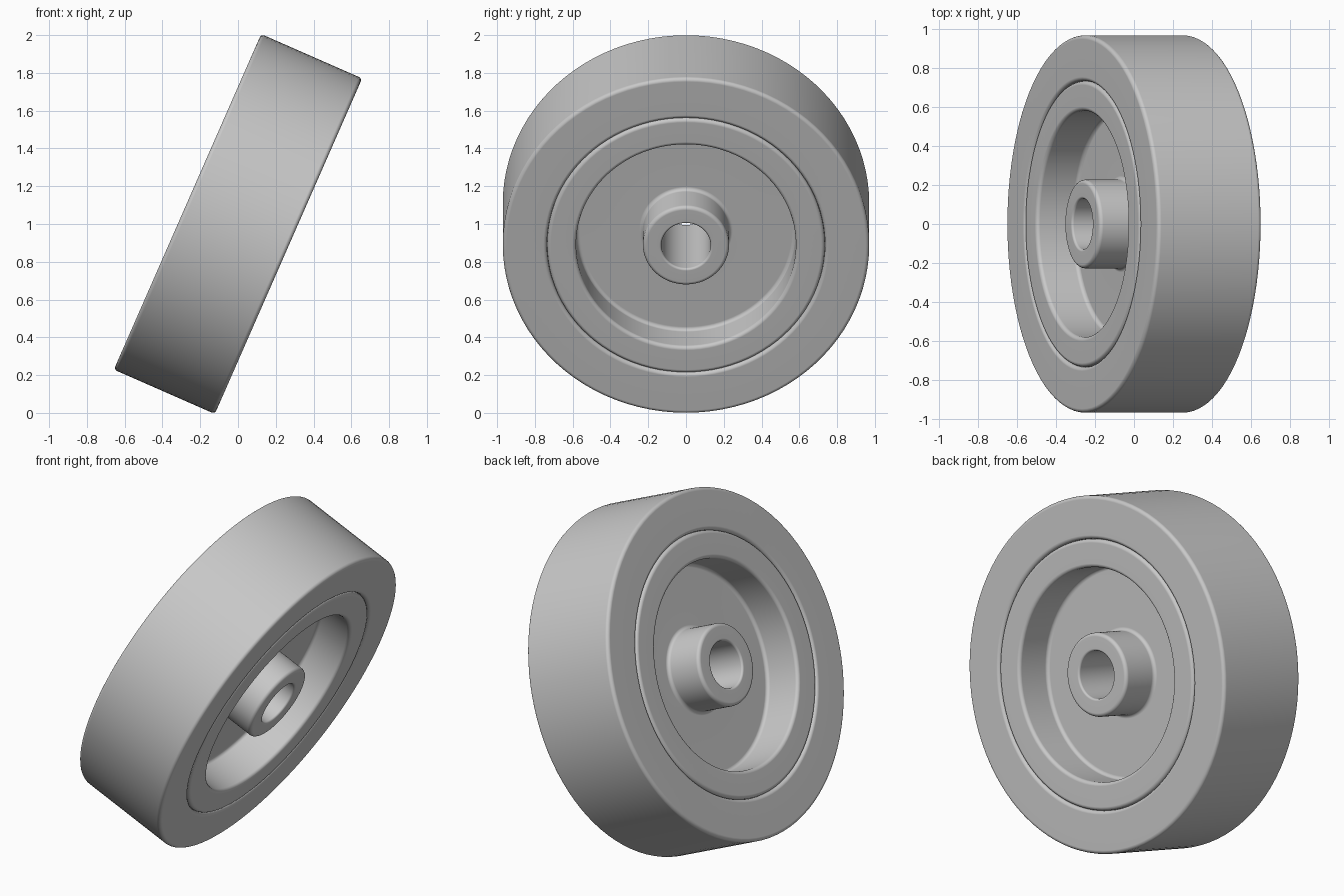
import bpy
import bmesh
import math
from mathutils import Matrix, Vector

cube = bpy.data.objects.get("Cube")
if cube:
    bpy.data.objects.remove(cube, do_unlink=True)

SEGMENTS = 96
TILT = math.radians(23.7)
HALF = 0.292          # half the wheel width

grey = bpy.data.materials.new("plain grey")
grey.use_nodes = True
colour = (0.58, 0.58, 0.58, 1)
grey.diffuse_color = colour
grey.node_tree.nodes["Principled BSDF"].inputs["Base Color"].default_value = colour


def rounded(corners, steps=5):
    """Round each (radius, axial, fillet) corner of a closed outline."""
    points = []
    count = len(corners)
    for i, (r, a, fillet) in enumerate(corners):
        p = Vector((r, a))
        to_prev = (Vector(corners[i - 1][:2]) - p).normalized()
        to_next = (Vector(corners[(i + 1) % count][:2]) - p).normalized()
        centre = p + (to_prev + to_next) * fillet
        for s in range(steps + 1):
            t = s / steps * math.pi / 2
            points.append(centre - to_next * fillet * math.cos(t)
                          - to_prev * fillet * math.sin(t))
    return points


def lathe(name, half_outline):
    """Mirror the half outline across the mid plane and turn it about the axle."""
    mirrored = [(r, -a, f) for r, a, f in reversed(half_outline)]
    points = rounded(half_outline + mirrored)
    bm = bmesh.new()
    rings = []
    for k in range(SEGMENTS):
        t = 2 * math.pi * k / SEGMENTS
        rings.append([bm.verts.new((p.y, p.x * math.cos(t), p.x * math.sin(t)))
                      for p in points])
    for k in range(SEGMENTS):
        here, there = rings[k], rings[(k + 1) % SEGMENTS]
        for i in range(len(points)):
            j = (i + 1) % len(points)
            bm.faces.new((here[i], here[j], there[j], there[i]))
    bmesh.ops.recalc_face_normals(bm, faces=bm.faces)
    mesh = bpy.data.meshes.new(name)
    bm.to_mesh(mesh)
    bm.free()
    mesh.materials.append(grey)
    obj = bpy.data.objects.new(name, mesh)
    bpy.context.collection.objects.link(obj)
    obj.matrix_world = Matrix.Translation((0, 0, 1)) @ Matrix.Rotation(TILT, 4, "Y")
    bpy.ops.object.select_all(action="DESELECT")
    obj.select_set(True)
    bpy.context.view_layer.objects.active = obj
    bpy.ops.object.shade_smooth_by_angle(angle=math.radians(35))
    flat = obj.modifiers.new("even shading", "WEIGHTED_NORMAL")
    flat.keep_sharp = True


# Tyre: a plain thick band with softened edges
lathe("tyre", [(0.736, HALF, 0.02), (0.97, HALF, 0.02)])

# Hub: rim ring, recessed web and central boss with a through bore
lathe("hub", [
    (0.735, HALF, 0.02),
    (0.582, HALF, 0.02),
    (0.582, 0.073, 0.02),
    (0.228, 0.073, 0.02),
    (0.228, HALF, 0.02),
    (0.13, HALF, 0.012),
])
